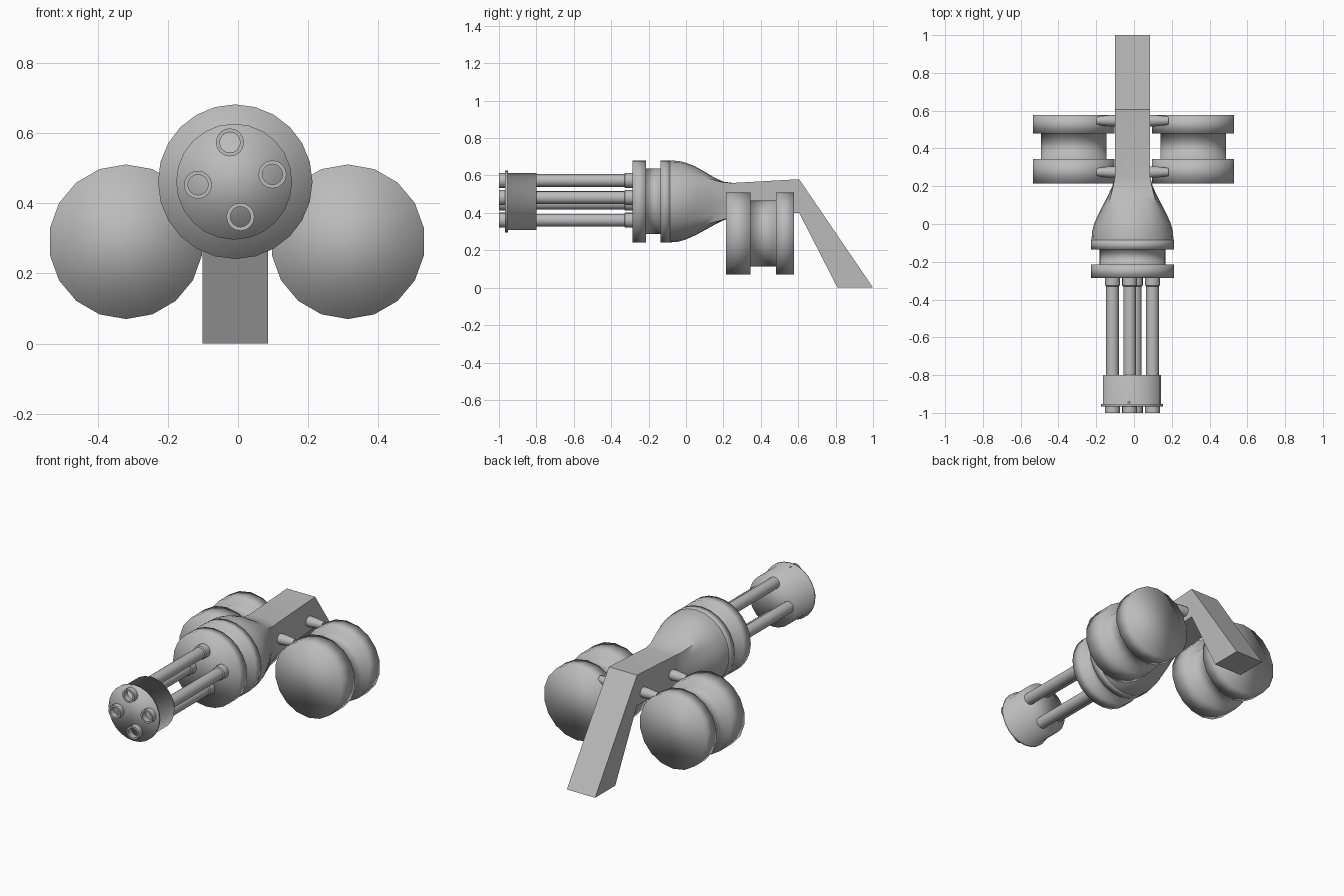
import bpy, bmesh, math

if "Cube" in bpy.data.objects:
    bpy.data.objects.remove(bpy.data.objects["Cube"])

steel = bpy.data.materials.new("grey steel")
steel.use_nodes = True
steel.diffuse_color = (0.5, 0.5, 0.5, 1)
steel.node_tree.nodes["Principled BSDF"].inputs["Base Color"].default_value = (0.5, 0.5, 0.5, 1)


def skin(name, rings, soft=True, angle=35):
    """Join equal-length point rings into a closed surface."""
    bm = bmesh.new()
    loops = [[bm.verts.new(p) for p in ring] for ring in rings]
    n = len(loops[0])
    for a, b in zip(loops, loops[1:]):
        for i in range(n):
            j = (i + 1) % n
            bm.faces.new((a[i], a[j], b[j], b[i]))
    bm.faces.new(loops[0])
    bm.faces.new(loops[-1])
    bmesh.ops.recalc_face_normals(bm, faces=bm.faces)
    mesh = bpy.data.meshes.new(name)
    bm.to_mesh(mesh)
    bm.free()
    mesh.materials.append(steel)
    ob = bpy.data.objects.new(name, mesh)
    bpy.context.collection.objects.link(ob)
    if soft:
        mesh.shade_smooth()
    else:
        bpy.ops.object.select_all(action="DESELECT")
        ob.select_set(True)
        bpy.context.view_layer.objects.active = ob
        bpy.ops.object.shade_smooth_by_angle(angle=math.radians(angle))
    return ob


def turned(name, x, z, profile, sides, soft=True):
    """Revolve (y, radius) points around an axis that runs front to back."""
    turn = [math.tau * i / sides - math.pi / 2 for i in range(sides)]
    return skin(name, [[(x + r * math.cos(a), y, z + r * math.sin(a)) for a in turn]
                       for y, r in profile], soft)


CX, CZ = -0.008, 0.461

# Rotor housing: two wide rims with a narrow neck between them
turned("rotor_housing", CX, CZ, [(-0.285, 0.22), (-0.215, 0.22), (-0.215, 0.175),
                                 (-0.135, 0.175), (-0.135, 0.22), (-0.085, 0.22)], 24)

# Body, beam and grip: (top y, top z, bottom y, bottom z, half width, squareness)
SECTIONS = [(-0.085, 0.68, -0.085, 0.242, 0.217, 0), (-0.04, 0.678, -0.04, 0.246, 0.214, 0),
            (0.0, 0.668, 0.0, 0.258, 0.204, 0.05), (0.05, 0.648, 0.05, 0.28, 0.182, 0.15),
            (0.1, 0.62, 0.1, 0.307, 0.156, 0.35), (0.15, 0.59, 0.15, 0.335, 0.13, 0.6),
            (0.2, 0.567, 0.2, 0.36, 0.107, 0.85), (0.25, 0.56, 0.25, 0.375, 0.093, 1),
            (0.605, 0.58, 0.605, 0.4, 0.093, 1), (1.0, 0.0, 0.81, 0.0, 0.093, 1)]


def section(ty, tz, by, bz, half, square):
    ring = []
    for i in range(24):
        c, s = math.cos(math.tau * i / 24), math.sin(math.tau * i / 24)
        r = 1 + square * (1 / max(abs(c), abs(s)) - 1)
        f = (r * s + 1) / 2
        ring.append((CX + half * r * c, by + f * (ty - by), bz + f * (tz - bz)))
    return ring


skin("body_and_grip", [section(*s) for s in SECTIONS], soft=False, angle=40)

# Muzzle hub with its thin front rim
turned("muzzle_hub", CX - 0.003, CZ, [(-0.967, 0.165), (-0.953, 0.165), (-0.953, 0.153),
                                      (-0.8, 0.153)], 24)

# Four hollow barrels with a collar at the root
for i in range(4):
    a = math.radians(98 + 90 * i)
    turned(f"barrel_{i + 1}", CX + 0.107 * math.cos(a), 0.467 + 0.107 * math.sin(a),
           [(-0.85, 0.029), (-1.0, 0.029), (-1.0, 0.04), (-0.94, 0.04), (-0.94, 0.034),
            (-0.33, 0.034), (-0.325, 0.04), (-0.27, 0.04)], 16, soft=False)

# Side drums, each hung from the beam by two short pins
for side, sx in (("left", 1), ("right", -1)):
    turned(f"{side}_drum", CX + 0.005 + sx * 0.316, 0.29,
           [(0.215, 0.22), (0.345, 0.22), (0.345, 0.176), (0.48, 0.176),
            (0.48, 0.22), (0.577, 0.22)], 18)
    for place, y in (("front", 0.275), ("rear", 0.547)):
        rings = [[(CX + sx * x, y + r * math.cos(math.tau * k / 12),
                   0.457 + r * math.sin(math.tau * k / 12)) for k in range(12)]
                 for x, r in ((0.06, 0.03), (0.12, 0.03), (0.19, 0.022))]
        skin(f"{side}_{place}_pin", rings, soft=False)
